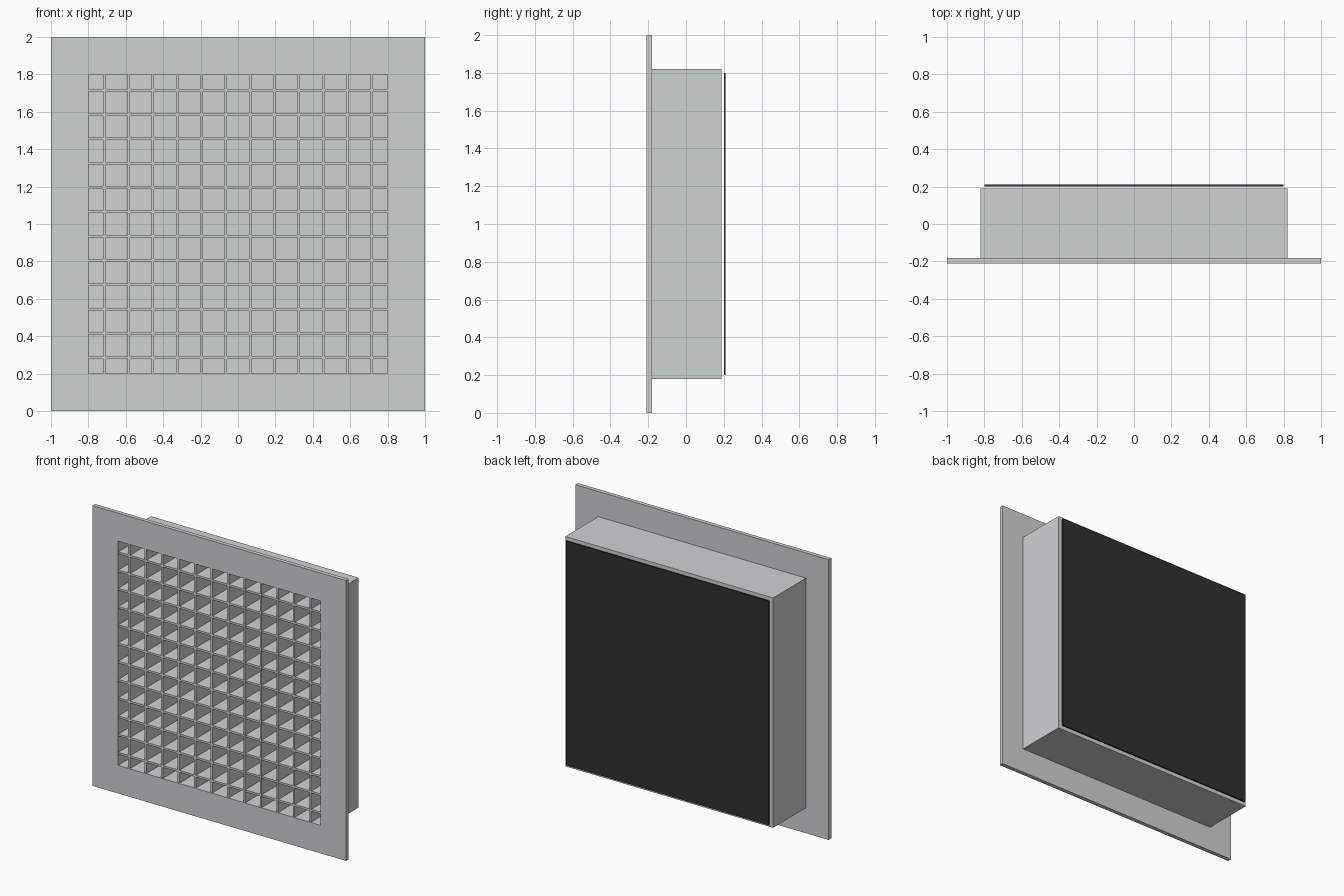
import bpy, bmesh

if "Cube" in bpy.data.objects:
    bpy.data.objects.remove(bpy.data.objects["Cube"])


def material(name, rgb):
    m = bpy.data.materials.new(name)
    m.diffuse_color = (*rgb, 1)
    m.use_nodes = True
    m.node_tree.nodes["Principled BSDF"].inputs["Base Color"].default_value = m.diffuse_color
    return m


METAL = material("grey metal", (0.615, 0.655, 0.65))
BLACK = material("black backing", (0.03, 0.03, 0.03))


def finish(name, bm, mat):
    bmesh.ops.recalc_face_normals(bm, faces=bm.faces)
    mesh = bpy.data.meshes.new(name)
    bm.to_mesh(mesh)
    bm.free()
    mesh.materials.append(mat)
    ob = bpy.data.objects.new(name, mesh)
    bpy.context.collection.objects.link(ob)
    return ob


def add_box(bm, x0, x1, y0, y1, z0, z1):
    verts = bmesh.ops.create_cube(bm, size=1)["verts"]
    for v in verts:
        v.co.x = x1 if v.co.x > 0 else x0
        v.co.y = y1 if v.co.y > 0 else y0
        v.co.z = z1 if v.co.z > 0 else z0


def square_ring(name, outer, inner, y0, y1, mat):
    """Square tube along y, centred on z = 1."""
    bm = bmesh.new()
    corners = [(-1, -1), (1, -1), (1, 1), (-1, 1)]
    loops = [[bm.verts.new((a * r, y, 1 + b * r)) for a, b in corners]
             for r, y in ((outer, y0), (outer, y1), (inner, y1), (inner, y0))]
    for k in range(4):
        p, q = loops[k], loops[(k + 1) % 4]
        for i in range(4):
            j = (i + 1) % 4
            bm.faces.new((p[i], p[j], q[j], q[i]))
    return finish(name, bm, mat)


# Front flange and duct collar behind it
square_ring("front_flange", 1.0, 0.8, -0.21, -0.181, METAL)
square_ring("duct_collar", 0.82, 0.8, -0.181, 0.189, METAL)

# Grey panel closing the back of the collar
bm = bmesh.new()
add_box(bm, -0.8, 0.8, 0.18, 0.189, 0.2, 1.8)
finish("rear_panel", bm, METAL)

# Egg-crate grid of deep slats
COUNT, PITCH, HALF = 12, 0.13, 0.007
upright, level = bmesh.new(), bmesh.new()
for i in range(COUNT):
    c = (i - (COUNT - 1) / 2) * PITCH
    add_box(upright, c - HALF, c + HALF, -0.207, 0.18, 0.2, 1.8)
    add_box(level, -0.8, 0.8, -0.206, 0.18, 1 + c - HALF, 1 + c + HALF)
finish("vertical_slats", upright, METAL)
finish("horizontal_slats", level, METAL)

# Black backing sheet just behind the collar
bm = bmesh.new()
add_box(bm, -0.8, 0.8, 0.2, 0.21, 0.2, 1.8)
finish("backing_sheet", bm, BLACK)
